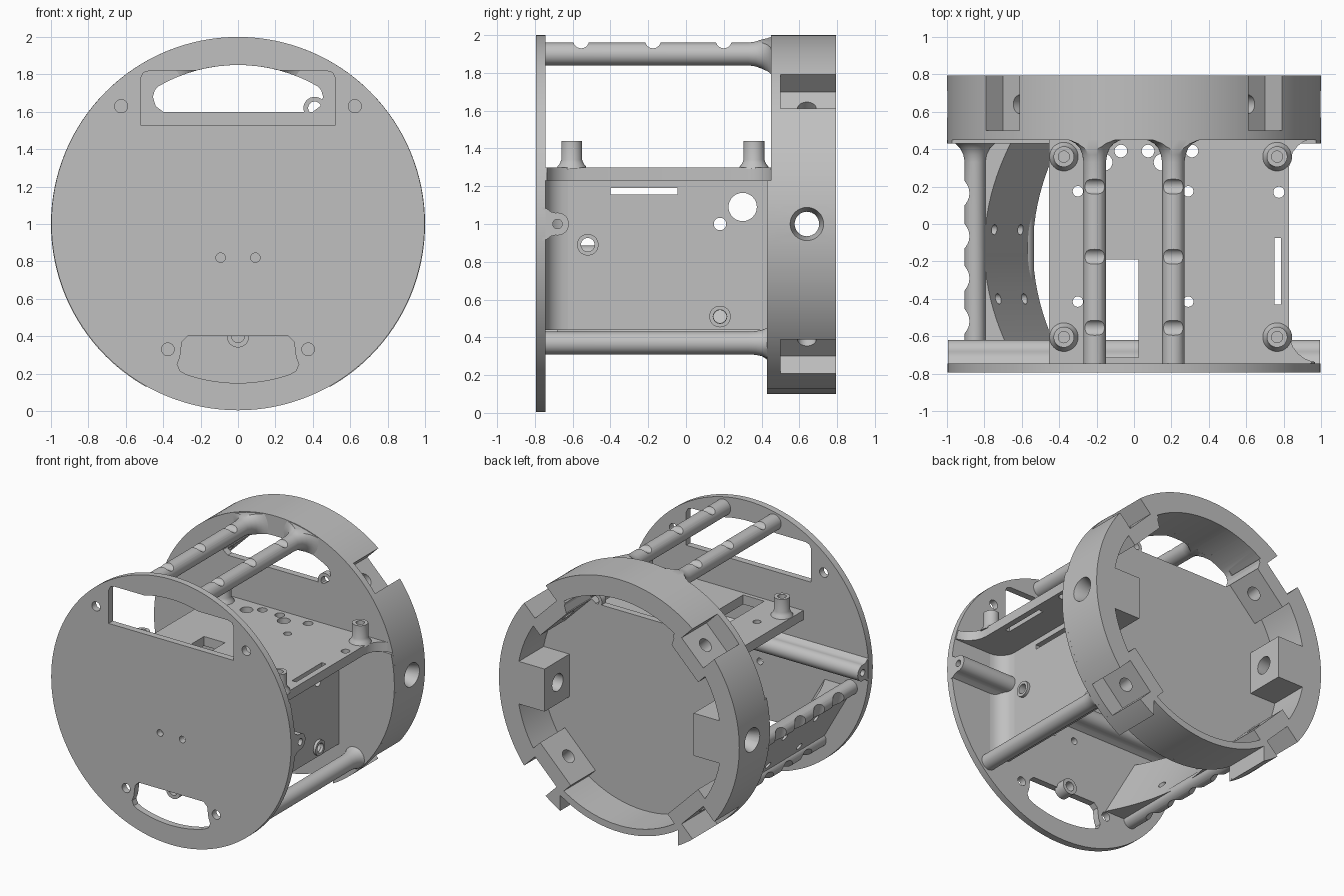
import bpy, bmesh, math
from mathutils import Vector, Matrix

if "Cube" in bpy.data.objects:
    bpy.data.objects.remove(bpy.data.objects["Cube"])

grey = bpy.data.materials.new("plain_grey")
grey.diffuse_color = (0.53, 0.53, 0.53, 1)
grey.use_nodes = True
grey.node_tree.nodes["Principled BSDF"].inputs["Base Color"].default_value = grey.diffuse_color
AX = {'x': Vector((1, 0, 0)), 'y': Vector((0, 1, 0)), 'z': Vector((0, 0, 1))}
UPRIGHT = Matrix(((1, 0, 0, 0), (0, 0, -1, 0), (0, 1, 0, 0), (0, 0, 0, 1)))


def finish(name, bm):
    bmesh.ops.recalc_face_normals(bm, faces=bm.faces)
    me = bpy.data.meshes.new(name)
    bm.to_mesh(me)
    bm.free()
    ob = bpy.data.objects.new(name, me)
    bpy.context.collection.objects.link(ob)
    me.materials.append(grey)
    return ob


def box(name, x0, x1, y0, y1, z0, z1):
    return prism(name, [(x0, z0), (x1, z0), (x1, z1), (x0, z1)], y0, y1)


def prism(name, pts, y0, y1):
    """Outline in x, z pushed along y."""
    bm = bmesh.new()
    a = [bm.verts.new((x, y0, z)) for x, z in pts]
    b = [bm.verts.new((x, y1, z)) for x, z in pts]
    bm.faces.new(a)
    bm.faces.new(b)
    for i in range(len(pts)):
        j = (i + 1) % len(pts)
        bm.faces.new((a[i], a[j], b[j], b[i]))
    return finish(name, bm)


def slab(name, plan, z0, z1):
    """Outline in x, y pushed along z."""
    ob = prism(name, [(x, -y) for x, y in plan], z0, z1)
    ob.data.transform(UPRIGHT)
    return ob


def lathe(name, origin, axis, profile, seg=32):
    """Solid of revolution; profile holds (distance along axis, radius)."""
    rot = Vector((0, 0, 1)).rotation_difference(Vector(axis).normalized()).to_matrix()
    bm = bmesh.new()
    rings = [[bm.verts.new(Vector(origin) + rot @ Vector((r * math.cos(k * math.tau / seg),
              r * math.sin(k * math.tau / seg), t))) for k in range(seg)] for t, r in profile]
    for a, b in zip(rings, rings[1:]):
        for k in range(seg):
            bm.faces.new((a[k], a[(k + 1) % seg], b[(k + 1) % seg], b[k]))
    bm.faces.new(rings[0])
    bm.faces.new(rings[-1])
    return finish(name, bm)


def cyl(name, origin, axis, r, h, seg=32):
    return lathe(name, origin, AX[axis] if isinstance(axis, str) else axis, [(0, r), (h, r)], seg)


def boolean(ob, others, op='DIFFERENCE'):
    for c in others:
        m = ob.modifiers.new("cut", 'BOOLEAN')
        m.object, m.operation, m.solver = c, op, 'EXACT'
    dg = bpy.context.evaluated_depsgraph_get()
    me = bpy.data.meshes.new_from_object(ob.evaluated_get(dg))
    ob.modifiers.clear()
    ob.data = me
    for c in others:
        bpy.data.objects.remove(c)
    return ob


def clip(ob, r=.995):
    return boolean(ob, [cyl("c", (0, -1.2, 1), 'y', r, 2.4, 128)], 'INTERSECT')


def arc(r, a0, a1, n=24):
    return [(r * math.cos(math.radians(a0 + (a1 - a0) * i / n)),
             1 + r * math.sin(math.radians(a0 + (a1 - a0) * i / n))) for i in range(n + 1)]


def hole(x, z, r, y0, y1):
    return cyl("hole", (x, y0, z), 'y', r, y1 - y0, 24)


# Front disc with handle opening, lower slot and screw holes
front = cyl("front_disc", (0, -0.795, 1.002), 'y', 0.998, 0.05, 128)
cuts = [prism("c", [(-.52, 1.53), (.52, 1.53), (.52, 1.78), (.505, 1.81), (.47, 1.82),
                    (-.47, 1.82), (-.505, 1.81), (-.52, 1.78)], -1, -.7),
        prism("c", arc(.85, 74, 106), -1, -.7)]
half = [(.27, .4), (.3, .37), (.31, .29), (.325, .25), (.31, .215)]
cuts.append(prism("c", half + arc(.85, 289, 251) + [(-x, z) for x, z in reversed(half)], -1, -.7))
for s in (-1, 1):
    cuts += [hole(s * .625, 1.63, .035, -1, -.7), hole(s * .375, .33, .034, -1, -.7),
             hole(s * .093, .82, .025, -1, -.7)]
boolean(front, cuts)
boss = cyl("front_slot_boss", (0, -.77, .4), 'y', .06, .09)
boolean(boss, [hole(0, .4, .034, -1, 0)])

# Rear ring: thick rim around a floor, thinned at the bottom
ring = cyl("rear_ring", (0, .45, 1), 'y', 1, .345, 128)
pocket = cyl("c", (0, .5, 1), 'y', .85, .5, 96)
pads = [box("c", s * .76 - .14, s * .76 + .14, .45, .9, .84, 1.16) for s in (-1, 1)]
for k in range(4):
    p = box("c", .75, 1.05, .45, .9, -.18, .18)
    p.data.transform(Matrix.Translation((0, 0, 1)) @ Matrix.Rotation(math.radians(45 + 90 * k), 4, 'Y'))
    pads.append(p)
boolean(pocket, pads)
lower = box("c", -.49, .49, .4, .9, -.2, .5)
boolean(lower, [cyl("c", (0, .3, 1), 'y', .9, .7, 128)])
cuts = [pocket, lower]
for k in range(4):
    a = math.radians(45 + 90 * k)
    d = Vector((math.cos(a), 0, math.sin(a)))
    n = box("c", .863, 1.2, .5, .9, -.127, .127)
    n.data.transform(Matrix.Translation((0, 0, 1)) @ Matrix.Rotation(-a, 4, 'Y'))
    cuts += [n, cyl("c", Vector((0, .64, 1)) + d * .6, d, .05, .35, 24)]
slot = [(.4, 1.6), (.44, 1.63), (.455, 1.68), (.445, 1.715)]
cuts.append(prism("c", slot + arc(.85, 60, 120) + [(-x, z) for x, z in reversed(slot)], .3, .95))
for s in (-1, 1):
    cuts.append(lathe("c", (s * .5, .64, 1), (s, 0, 0), [(0, .065), (.42, .065), (.52, .095)]))
boolean(ring, cuts)
eyelet = cyl("rear_slot_eyelet", (.41, .45, 1.62), 'y', .06, .05)
boolean(eyelet, [hole(.41, 1.62, .035, 0, 1)])
prism("rear_lower_step", arc(1, 13.3, -60.7) + arc(.9, -57, -123) + arc(1, -119.3, -193.3), .43, .455)

# Lengthwise rods flaring into the rear ring
flare = [(1.08, 0), (1.12, .006), (1.155, .02), (1.18, .042), (1.195, .07), (1.205, .1)]


def rod(name, x, z, r, grooves=(), grow=1, cut_r=.042, off=.012):
    ob = lathe(name, (x, -.75, z), AX['y'], [(0, r)] + [(t, r + f * grow) for t, f in flare])
    out = Vector((x, 0, z - 1)).normalized()
    side = out.cross(AX['y'])
    cuts = []
    if name.startswith("top"):
        out, side = AX['z'], AX['x']
        cuts = [cyl("c", (0, -1, 1), 'y', .85, 2, 96)]
    cuts += [cyl("c", Vector((x, y, z)) + out * (r + off) - side * .15, side, cut_r, .3, 24) for y in grooves]
    if cuts:
        boolean(ob, cuts)
    return clip(ob)


for s, n in ((-1, "left"), (1, "right")):
    rod("top_rod_" + n, s * .21, 1.9, .06, (.2, -.175, -.555))
rod("lower_right_rod", .67, .37, .06, (), .5)

# Slanted left side panel, hollowed by an arc inside, scalloped rods outside
sc = (.165, -.065, -.29, -.52)
rod("side_panel_upper_rod", -.85, .83, .055, sc, 1.2, .08, .045)
rod("side_panel_lower_rod", -.59, .37, .055, sc, .8, .08, .045)
plan = [(-.87, -.76), (-.87, .33), (-.89, .39), (-.93, .435), (-.97, .46)]
for i in range(25):
    y = .46 - 1.22 * i / 24
    plan.append((-.8 + .16 * ((y + .13) / .6) ** 2, y))
k = .565
panel = slab("left_side_panel", plan, .37, .83)
panel.data.transform(Matrix(((1, 0, -k, .83 * k), (0, 1, 0, 0), (0, 0, 1, 0), (0, 0, 0, 1))))
nrm = Vector((-.871, 0, -.492))
boolean(panel, [cyl("c", Vector((x, y, .83 - (x + .8) / k)) - nrm * .1, nrm, .028, .3, 20)
                for x in (-.75, -.61) for y in (-.03, -.4)])
clip(panel)

# Equipment deck with flared right corners
plan = [(-.455, -.76), (.99, -.76)]
plan += [(.99 - .16 * math.sin(i * math.pi / 12), -.58 - .16 * math.cos(i * math.pi / 12)) for i in range(7)]
plan += [(.98 - .15 * math.cos(i * math.pi / 12), .31 + .15 * math.sin(i * math.pi / 12)) for i in range(7)]
plan += [(-.455, .46)]
deck = clip(slab("deck", plan, 1.23, 1.3))
cuts = [box("c", -.15, .025, -.715, -.19, 1, 1.5), box("c", .75, .785, -.43, -.075, 1, 1.5)]
for x, y, r in ((-.07, .39, .034), (.075, .39, .034), (.31, .39, .034), (.15, .33, .045), (-.16, .33, .045),
                (-.3, .175, .028), (.29, .175, .028), (-.3, -.415, .028), (.29, -.415, .028), (.775, .17, .03)):
    cuts.append(cyl("c", (x, y, 1.1), 'z', r, .4, 24))
boolean(deck, cuts)

# Standoffs on the deck
for x, nx in ((-.375, "left"), (.765, "right")):
    for y, ny in ((-.605, "front"), (.36, "rear")):
        p = lathe("standoff_%s_%s" % (ny, nx), (x, y, 1.29), AX['z'],
                  [(0, .08), (.015, .075), (.03, .063), (.05, .055), (.15, .055)])
        boolean(p, [cyl("c", (x, y, 1.32), 'z', .03, .3, 24)])

# Wall below the deck, its front fillet and bosses
box_holes = ((.3, 1.09, .075), (.18, 1, .033), (-.52, .89, .036), (.18, .51, .034), (-.69, 1, .025))
wall = box("side_wall", .49, .54, -.76, .46, .44, 1.24)
boolean(wall, [cyl("c", (.4, y, z), 'x', r, .4) for y, z, r in box_holes]
        + [box("c", .4, .8, -.4, -.045, 1.155, 1.19)])
plan = [(.53, -.755), (.66, -.755)]
plan += [(.66 - .12 * math.sin(i * math.pi / 12), -.625 - .12 * math.cos(i * math.pi / 12)) for i in range(7)]
slab("wall_front_fillet", plan + [(.53, -.625)], .44, 1.235)
for y, z, n in ((-.52, .89, "front"), (.18, .51, "rear")):
    b = cyl("wall_boss_" + n, (.51, y, z), 'x', .057, .05)
    boolean(b, [cyl("c", (.4, y, z), 'x', .036, .4)])

# Cross tube along the back of the front disc
tube = prism("cross_tube", [(-.68 + x, z) for x, z in
             [(-.08, .91), (-.055, .92), (-.035, .935)]
             + [(.06 * math.cos(math.radians(a)), 1 + .06 * math.sin(math.radians(a))) for a in range(-100, 101, 10)]
             + [(-.035, 1.065), (-.055, 1.08), (-.08, 1.09)]], -.995, .995)
tube.data.transform(Matrix(((0, -1, 0, 0), (1, 0, 0, 0), (0, 0, 1, 0), (0, 0, 0, 1))))
boolean(tube, [cyl("c", (-1.1, -.68, 1), 'x', .025, 2.2, 20)])

# Smooth the rounded surfaces while keeping edges crisp
for ob in list(bpy.context.scene.objects):
    bpy.ops.object.select_all(action='DESELECT')
    ob.select_set(True)
    bpy.context.view_layer.objects.active = ob
    bpy.ops.object.shade_smooth_by_angle(angle=math.radians(30))
